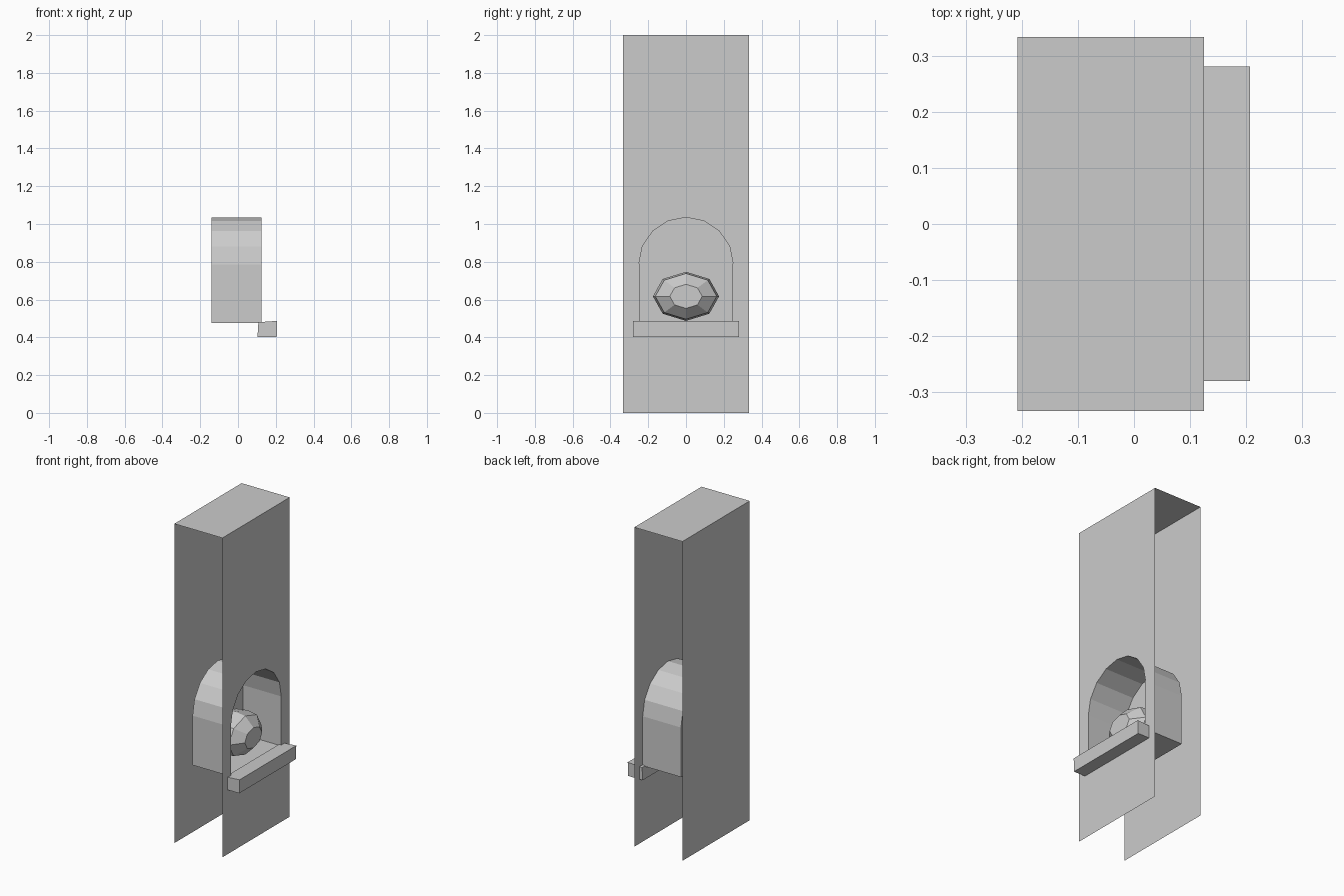
import bpy, math

if "Cube" in bpy.data.objects:
    bpy.data.objects.remove(bpy.data.objects["Cube"])

FRONT, BACK, HALF_Y, TOP = 0.125, -0.208, 0.333, 2.0
NICHE_BACK, FLOOR, SPRING, R = -0.14, 0.475, 0.785, 0.25
SEG = 8


def make(name, verts, faces):
    me = bpy.data.meshes.new(name)
    me.from_pydata(verts, [], faces)
    me.update()
    ob = bpy.data.objects.new(name, me)
    bpy.context.collection.objects.link(ob)
    return ob


def sheets(name, x, polys):
    """Flat polygons in the plane at x, given as (y, z) loops facing +x."""
    verts, faces = [], []
    for p in polys:
        faces.append(list(range(len(verts), len(verts) + len(p))))
        verts += [(x, y, z) for y, z in p]
    return make(name, verts, faces)


def polar(r, a):
    return (r * math.cos(a), SPRING + r * math.sin(a))


def rect(y0, y1, z0, z1):
    return [(y0, z0), (y1, z0), (y1, z1), (y0, z1)]


arc = [polar(R, math.pi * i / SEG) for i in range(SEG + 1)]

# Front wall with an arched opening
front = [rect(-HALF_Y, -R, 0, TOP), rect(R, HALF_Y, 0, TOP), rect(-R, R, 0, FLOOR)]
front += [[b, a, (a[0], TOP), (b[0], TOP)] for a, b in zip(arc, arc[1:])]
sheets("front_wall", FRONT, front)

# Back wall and top cap (ends and underside stay open)
sheets("back_wall", BACK, [rect(-HALF_Y, HALF_Y, 0, TOP)[::-1]])
make("wall_top", [(BACK, -HALF_Y, TOP), (FRONT, -HALF_Y, TOP),
                  (FRONT, HALF_Y, TOP), (BACK, HALF_Y, TOP)], [(0, 1, 2, 3)])

# Niche: arched profile run back into the wall, closed at the rear
prof = [(-R, FLOOR), (R, FLOOR)] + arc
n = len(prof)
verts = [(x, y, z) for x in (FRONT, NICHE_BACK) for y, z in prof]
faces = [(i, n + i, n + (i + 1) % n, (i + 1) % n) for i in range(n)]
faces.append(tuple(range(n, 2 * n)))
make("niche", verts, faces)

# Flush trim stones around the arch, and jamb strips
stones = []
for i in range(SEG):
    a0 = math.pi * i / SEG + 0.015
    a1 = math.pi * (i + 1) / SEG - 0.015
    stones.append([polar(R + 0.005, a0), polar(0.288, a0 + 0.02),
                   polar(0.288, a1 - 0.02), polar(R + 0.005, a1)])
sheets("arch_stones", FRONT + 0.001, stones)
jamb = [(0.247, 0.48), (0.28, 0.48), (0.28, 0.767), (0.247, 0.79)]
sheets("jamb_stones", FRONT + 0.001, [jamb, [(-y, z) for y, z in jamb][::-1]])

# Sill, slightly uneven
section = [(0.103, 0.402), (0.205, 0.402), (0.207, 0.487), (0.108, 0.48)]
verts = [(x, y, z) for y in (-0.28, 0.281) for x, z in section]
faces = [(i, (i + 1) % 4, 4 + (i + 1) % 4, 4 + i) for i in range(4)]
faces = [f[::-1] for f in faces] + [(0, 1, 2, 3), (7, 6, 5, 4)]
make("sill", verts, faces)

# Faceted octagonal boulder resting in the niche: (x, radius factor)
rings = [(-0.138, 0.5), (-0.09, 0.93), (-0.02, 1.0), (0.05, 0.93), (0.107, 0.49)]
verts, faces = [], []
for x, f in rings:
    for k in range(8):
        a = math.tau * k / 8
        verts.append((x, 0.175 * f * math.cos(a), 0.617 + 0.13 * f * math.sin(a)))
for r in range(len(rings) - 1):
    for k in range(8):
        k2 = (k + 1) % 8
        faces.append((r * 8 + k, r * 8 + k2, r * 8 + 8 + k2, r * 8 + 8 + k))
faces += [tuple(range(7, -1, -1)), tuple(range(32, 40))]
faces[:32] = [f[::-1] for f in faces[:32]]
make("boulder", verts, faces)

# Consistent outward normals on the closed solids
import bmesh
for name in ("sill", "boulder"):
    me = bpy.data.objects[name].data
    bm = bmesh.new()
    bm.from_mesh(me)
    bmesh.ops.recalc_face_normals(bm, faces=bm.faces)
    bm.to_mesh(me)
    bm.free()
